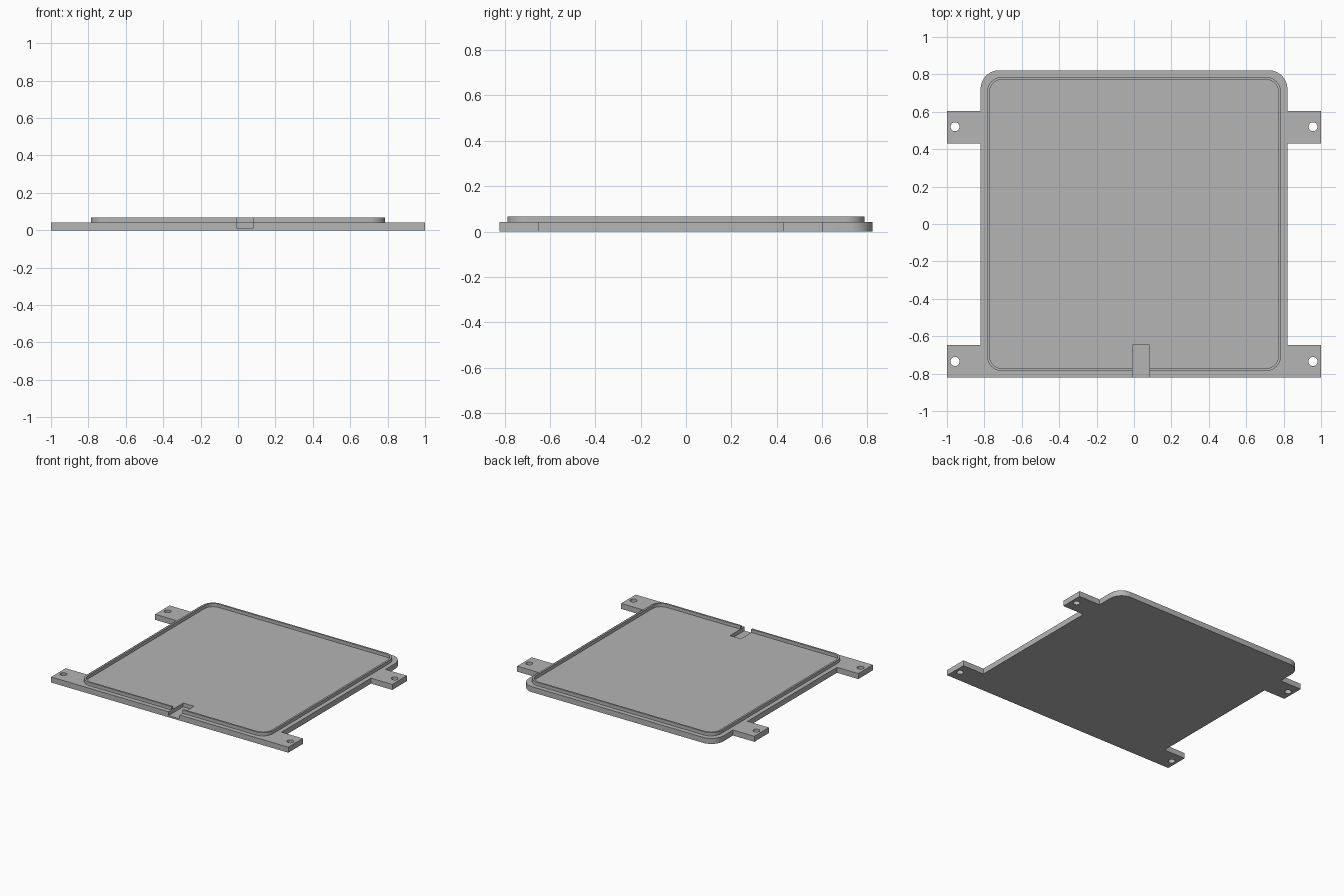
import bpy, bmesh, math

if "Cube" in bpy.data.objects:
    bpy.data.objects.remove(bpy.data.objects["Cube"])

TOP = 0.042       # top of the plate
RIM_TOP = 0.067   # top of the raised rim

grey = bpy.data.materials.new("mid grey")
grey.diffuse_color = (0.46, 0.46, 0.46, 1)
grey.use_nodes = True
grey.node_tree.nodes["Principled BSDF"].inputs["Base Color"].default_value = grey.diffuse_color


def arc(cx, cy, r, start, n=12):
    """Quarter circle, counter-clockwise from the start angle in degrees."""
    return [(cx + r * math.cos(math.radians(start + 90 * i / n)),
             cy + r * math.sin(math.radians(start + 90 * i / n))) for i in range(n + 1)]


def rounded_rect(h, r):
    c = h - r
    return arc(c, c, r, 0) + arc(-c, c, r, 90) + arc(-c, -c, r, 180) + arc(c, -c, r, 270)


def prism(name, points, z0, z1):
    """Closed solid from a counter-clockwise outline."""
    bm = bmesh.new()
    face = bm.faces.new([bm.verts.new((x, y, z0)) for x, y in points])
    top = bmesh.ops.extrude_face_region(bm, geom=[face])["geom"]
    for v in top:
        if isinstance(v, bmesh.types.BMVert):
            v.co.z = z1
    bmesh.ops.recalc_face_normals(bm, faces=bm.faces)
    mesh = bpy.data.meshes.new(name)
    bm.to_mesh(mesh)
    bm.free()
    mesh.materials.append(grey)
    obj = bpy.data.objects.new(name, mesh)
    bpy.context.collection.objects.link(obj)
    return obj


def combine(target, tool, operation):
    """Apply a boolean and discard the tool."""
    bpy.context.view_layer.objects.active = target
    mod = target.modifiers.new(operation.lower(), 'BOOLEAN')
    mod.object, mod.operation, mod.solver = tool, operation, 'EXACT'
    bpy.ops.object.modifier_apply(modifier=mod.name)
    bpy.data.objects.remove(tool)


# Plate outline with four mounting tabs and rounded back corners
right = [(1, -0.822), (1, -0.647), (0.82, -0.647), (0.82, 0.43), (1, 0.43),
         (1, 0.605), (0.82, 0.605)] + arc(0.72, 0.722, 0.1, 0)
left = [(-x, y) for x, y in reversed(right)]
plate = prism("mounting_plate", right + left, 0, TOP)

# Thin raised rim around the flat panel
rim = prism("rim", rounded_rect(0.787, 0.085), 0.03, RIM_TOP)
combine(rim, prism("rim_cutter", rounded_rect(0.773, 0.071), 0, 0.2), 'DIFFERENCE')
combine(plate, rim, 'UNION')

# Cable slot through the front edge
slot = [(-0.009, -0.9), (0.082, -0.9), (0.082, -0.647), (-0.009, -0.647)]
combine(plate, prism("slot_cutter", slot, 0.013, 0.2), 'DIFFERENCE')

# Screw holes in the tabs
for x in (-0.957, 0.957):
    for y in (-0.735, 0.52):
        hole = [(x + 0.024 * math.cos(a * math.tau / 32),
                 y + 0.024 * math.sin(a * math.tau / 32)) for a in range(32)]
        combine(plate, prism("hole_cutter", hole, -0.1, 0.2), 'DIFFERENCE')

# Smooth the round corners and holes, keep hard edges
bpy.ops.object.select_all(action='DESELECT')
plate.select_set(True)
bpy.context.view_layer.objects.active = plate
bpy.ops.object.shade_smooth_by_angle(angle=math.radians(30))
